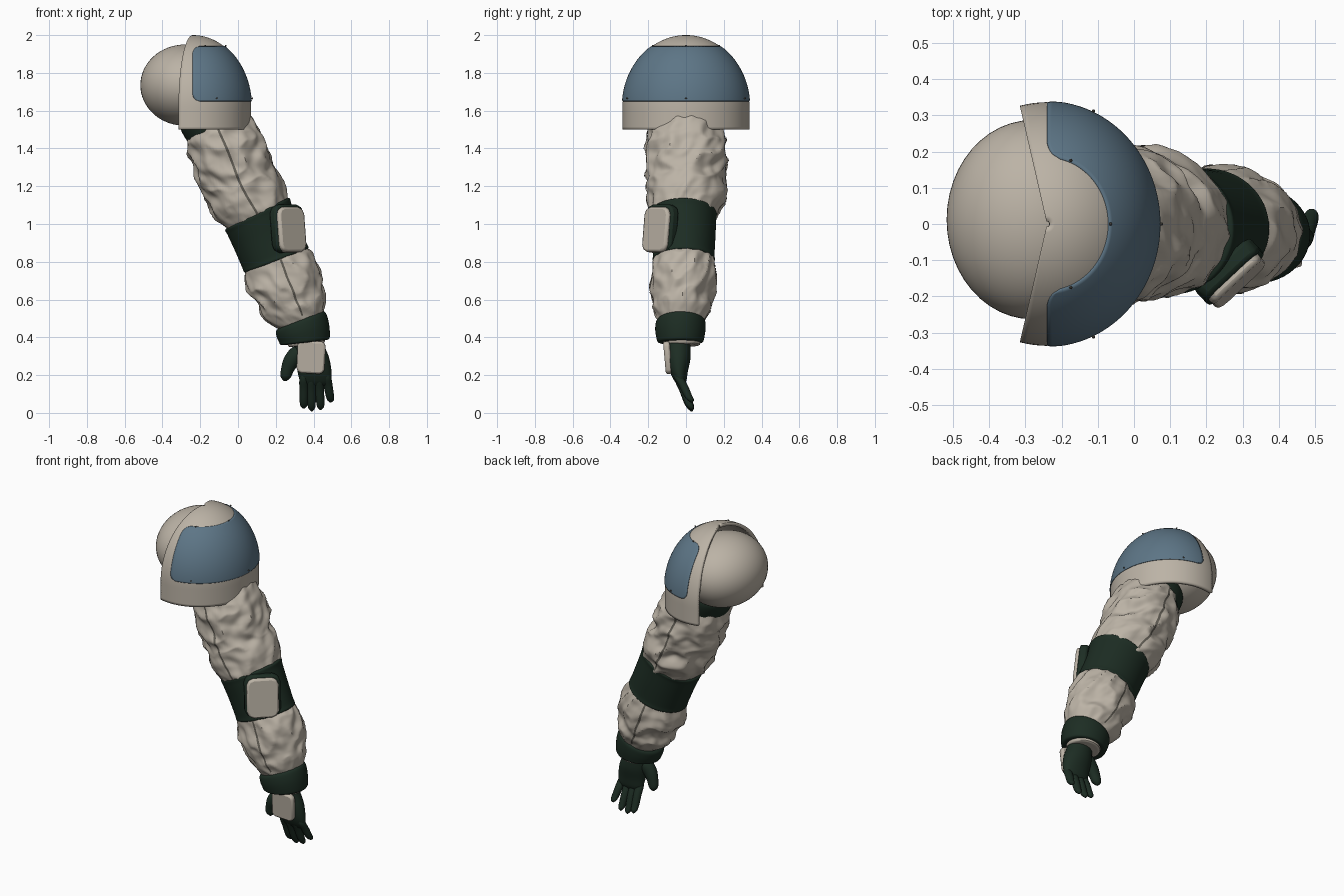
import bpy, bmesh, math
from mathutils import Vector, noise

cube = bpy.data.objects.get("Cube")
if cube:
    bpy.data.objects.remove(cube, do_unlink=True)


def material(name, r, g, b):
    m = bpy.data.materials.new(name)
    m.use_nodes = True
    m.diffuse_color = (r, g, b, 1)
    m.node_tree.nodes["Principled BSDF"].inputs["Base Color"].default_value = (r, g, b, 1)
    return m


BONE = material("bone_white", 0.50, 0.45, 0.38)
BLUE = material("slate_blue", 0.11, 0.18, 0.24)
GREEN = material("dark_green", 0.012, 0.026, 0.017)
SEAM = material("seam_grey", 0.12, 0.11, 0.09)


def finish(bm, name, mat, angle=40):
    mesh = bpy.data.meshes.new(name)
    bm.to_mesh(mesh)
    bm.free()
    ob = bpy.data.objects.new(name, mesh)
    bpy.context.collection.objects.link(ob)
    mesh.materials.append(mat)
    bpy.ops.object.select_all(action="DESELECT")
    ob.select_set(True)
    bpy.context.view_layer.objects.active = ob
    bpy.ops.object.shade_smooth_by_angle(angle=math.radians(angle))
    return ob


def grid(name, nu, nv, point, mat, closed=False):
    """Sheet of quads from point(u, v); a closed one is a capped tube."""
    bm = bmesh.new()
    cols = nu if closed else nu + 1
    rows = [[bm.verts.new(point(i / nu, j / nv)) for i in range(cols)] for j in range(nv + 1)]
    for low, high in zip(rows, rows[1:]):
        for i in range(nu):
            k = (i + 1) % cols
            bm.faces.new((low[i], low[k], high[k], high[i]))
    if closed:
        bm.faces.new(rows[0][::-1])
        bm.faces.new(rows[-1])
    return finish(bm, name, mat)


def spline(stations, v):
    """Smooth interpolation through a list of stations."""
    n = len(stations) - 1
    i = min(int(v * n), n - 1)
    t = v * n - i
    quad = [stations[max(0, min(n, i + k))] for k in (-1, 0, 1, 2)]
    return [b + 0.5 * t * (c - a + t * (2*a - 5*b + 4*c - d + t * (3*(b - c) + d - a)))
            for a, b, c, d in zip(*quad)]


def skin_point(stations, u, v, folds=0.0, lift=0.0):
    """Station: x, z, half width, y, half depth, tilt in degrees."""
    x, z, w, y, d, tilt = spline(stations, v)
    a, t = u * math.tau, math.radians(tilt)
    if folds:
        q = Vector((1.7 * math.cos(a) + x, 1.7 * math.sin(a), 9 * z + 1.2 * math.sin(a + 1)))
        crease = 0.5 - 2 * abs(noise.noise(q)) + 0.5 * noise.noise(q * 2.3)
        lift += folds * crease * math.sin(math.pi * min(1, max(0, v))) ** 0.5
    w, d = w + lift, d + lift
    c = w * math.cos(a)
    return Vector((x + c * math.cos(t), y - d * math.sin(a), z + c * math.sin(t)))


def loft(name, stations, mat, nu=32, nv=24, folds=0.0):
    return grid(name, nu, nv, lambda u, v: skin_point(stations, u, v, folds), mat, True)


def seam(name, stations, u, folds):
    """Thin raised strip that follows the sleeve."""
    def point(s, v):
        v = 0.06 + 0.86 * v
        return skin_point(stations, u + 0.010 * (s - 0.5), v, folds, 0.003)
    return grid(name, 2, 60, point, SEAM)


def plate(name, loc, size, chamfer, mat, rot=(0, 0, 0), soft=0.006):
    """Box with chamfered corners and softened rims."""
    bm = bmesh.new()
    bmesh.ops.create_cube(bm, size=1)
    bmesh.ops.scale(bm, vec=size, verts=bm.verts)
    edges = [e for e in bm.edges if abs(e.verts[0].co.y - e.verts[1].co.y) > 1e-4]
    bmesh.ops.bevel(bm, geom=edges, offset=chamfer, segments=2, profile=0.5, affect="EDGES")
    ob = finish(bm, name, mat)
    ob.location = loc
    ob.rotation_euler = [math.radians(r) for r in rot]
    mod = ob.modifiers.new("soft_rim", "BEVEL")
    mod.width, mod.segments = soft, 2
    return ob


# Shoulder ball
bm = bmesh.new()
bmesh.ops.create_uvsphere(bm, u_segments=48, v_segments=32, radius=1)
ball = finish(bm, "shoulder_ball", BONE)
ball.scale = (0.237, 0.275, 0.215)
ball.location = (-0.28, 0.012, 1.735)


# Shoulder guard: half dome above a straight skirt
def dome(angle, z, lift=0.0):
    k = math.sqrt(max(0, 1 - (max(0, z - 1.62) / 0.38) ** 2))
    return Vector((-0.24 + (0.31 * k + lift) * math.cos(angle),
                   (0.336 * k + lift) * math.sin(angle), z + lift * (1 - k)))


def guard_point(u, v):
    z = 1.5 + 0.48 * v if v < 0.25 else 1.62 + 0.3799 * math.sin((v - 0.25) / 0.75 * math.pi / 2)
    return dome(math.radians(104) * (2 * u - 1), z)


guard = grid("shoulder_guard", 64, 32, guard_point, BONE)
mod = guard.modifiers.new("thickness", "SOLIDIFY")
mod.thickness, mod.offset = 0.02, -1


# Blue panel with rounded corners, wrapped on the dome
def panel_point(u, v):
    z, r = 1.65 + 0.29 * v, 0.04
    edge = min(z - 1.65, 1.94 - z)
    cut = r - math.sqrt(max(0, r * r - max(0, r - edge) ** 2))
    radius = 0.34 * math.sqrt(1 - ((z - 1.62) / 0.38) ** 2)
    return dome((math.pi / 2 - cut / radius) * (2 * u - 1), z, 0.004)


panel = grid("guard_panel", 64, 40, panel_point, BLUE)
mod = panel.modifiers.new("thickness", "SOLIDIFY")
mod.thickness, mod.offset = 0.007, -1

# Small panel screws
for i, (deg, z) in enumerate([(0, 1.665), (66, 1.665), (-66, 1.665), (0, 1.94), (68, 1.94), (-68, 1.94)]):
    bm = bmesh.new()
    bmesh.ops.create_icosphere(bm, subdivisions=1, radius=0.005)
    finish(bm, f"panel_screw_{i + 1}", SEAM).location = dome(math.radians(deg), z, 0.008)

# Sleeve liner under the guard
loft("sleeve_liner", [(-0.18, 1.64, 0.12, 0, 0.13, 23), (-0.15, 1.58, 0.17, 0, 0.18, 23),
                      (-0.11, 1.50, 0.17, 0, 0.18, 23)], GREEN)

# Padded sleeves with fabric folds
upper = [(-0.12, 1.545, 0.155, 0, 0.17, 24), (-0.10, 1.49, 0.185, 0, 0.195, 24),
         (-0.06, 1.40, 0.203, 0, 0.210, 24), (-0.025, 1.31, 0.210, 0, 0.212, 24),
         (0.005, 1.23, 0.194, 0, 0.200, 24), (0.045, 1.15, 0.205, 0, 0.210, 25),
         (0.09, 1.075, 0.188, -0.01, 0.185, 26), (0.12, 1.02, 0.165, -0.01, 0.165, 26)]
fore = [(0.19, 0.84, 0.160, -0.01, 0.150, 22), (0.215, 0.775, 0.190, -0.012, 0.168, 21),
        (0.24, 0.705, 0.198, -0.015, 0.178, 20), (0.268, 0.64, 0.184, -0.015, 0.168, 20),
        (0.285, 0.59, 0.178, -0.018, 0.152, 21), (0.31, 0.54, 0.162, -0.02, 0.148, 21),
        (0.335, 0.485, 0.125, -0.025, 0.12, 20)]
loft("upper_sleeve", upper, BONE, 96, 110, 0.022)
loft("lower_sleeve", fore, BONE, 96, 90, 0.018)
for side, u in (("front", 0.25), ("back", 0.75)):
    seam(f"upper_seam_{side}", upper, u, 0.022)
    seam(f"lower_seam_{side}", fore, u - 0.02, 0.018)

# Elbow band with rolled rims
loft("elbow_band", [(0.10, 1.06, 0.165, -0.015, 0.155, 26), (0.103, 1.052, 0.190, -0.015, 0.178, 26),
                    (0.115, 1.02, 0.187, -0.015, 0.175, 25), (0.15, 0.935, 0.183, -0.012, 0.168, 23),
                    (0.19, 0.84, 0.182, -0.012, 0.163, 21), (0.203, 0.81, 0.182, -0.012, 0.164, 21),
                    (0.206, 0.80, 0.160, -0.012, 0.145, 21)], GREEN, 64, 48)

# Elbow pad on its backing
plate("pad_backing", (0.263, -0.132, 0.975), (0.21, 0.05, 0.255), 0.045, GREEN, (-6, 0, 43), 0.012)
plate("elbow_pad", (0.28, -0.153, 0.97), (0.185, 0.04, 0.24), 0.04, BONE, (-6, 0, 43), 0.012)

# Wrist cuff and the inner trim below it
loft("wrist_cuff", [(0.33, 0.495, 0.115, -0.027, 0.11, 21), (0.332, 0.482, 0.140, -0.028, 0.130, 21),
                    (0.343, 0.44, 0.143, -0.03, 0.133, 16), (0.352, 0.395, 0.136, -0.03, 0.126, 9),
                    (0.354, 0.375, 0.128, -0.03, 0.118, 7), (0.354, 0.372, 0.10, -0.03, 0.09, 7)], GREEN, 48)
loft("wrist_trim", [(0.36, 0.40, 0.10, -0.025, 0.10, 6), (0.362, 0.362, 0.096, -0.022, 0.096, 6),
                    (0.362, 0.358, 0.07, -0.022, 0.07, 6)], BONE, 32, 8)

# Glove: palm, back plate, fingers and thumb
loft("glove_palm", [(0.36, 0.42, 0.075, -0.042, 0.065, 6), (0.375, 0.36, 0.078, -0.042, 0.065, 4),
                    (0.392, 0.29, 0.090, -0.040, 0.064, 2), (0.405, 0.22, 0.090, -0.038, 0.048, 0),
                    (0.410, 0.17, 0.082, -0.030, 0.032, 0), (0.41, 0.145, 0.06, -0.025, 0.015, 0)], GREEN)
plate("glove_plate", (0.387, -0.097, 0.295), (0.148, 0.034, 0.172), 0.025, BONE, (5, 3, 0), 0.01)
for name, x0, x1, tip in (("index", 0.350, 0.348, 0.022), ("middle", 0.388, 0.390, 0.008),
                          ("ring", 0.426, 0.437, 0.015), ("little", 0.465, 0.490, 0.055)):
    path = [(0, 0.21, 0.018, -0.045), (0.2, 0.17, 0.025, -0.035), (0.5, 0.115, 0.024, -0.012),
            (0.85, 0.05, 0.022, 0.010), (1, 0.018, 0.018, 0.024), (1, 0, 0.004, 0.03)]
    loft(f"{name}_finger", [(x0 + (x1 - x0) * f, tip + z * (0.21 - tip) / 0.21, r, y, r, 0)
                            for f, z, r, y in path], GREEN, 16, 20)
loft("thumb", [(0.345, 0.345, 0.02, -0.045, 0.02, -50), (0.315, 0.315, 0.042, -0.045, 0.038, -50),
               (0.282, 0.275, 0.042, -0.045, 0.036, -35), (0.262, 0.23, 0.034, -0.04, 0.030, -15),
               (0.252, 0.19, 0.027, -0.035, 0.025, -8), (0.250, 0.168, 0.006, -0.03, 0.006, 0)], GREEN, 20)
